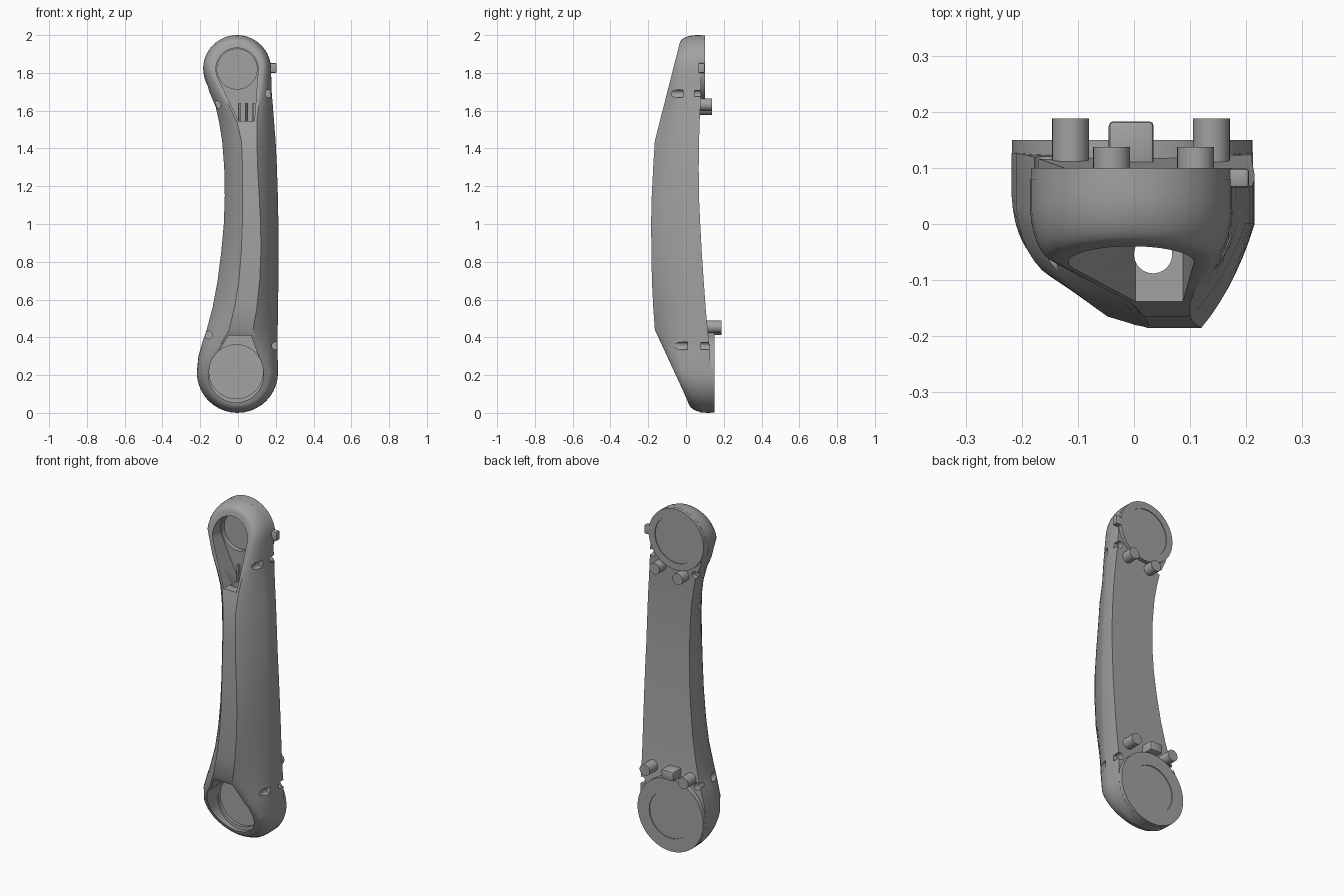
import bpy, bmesh, math
from mathutils import Matrix, Vector

if "Cube" in bpy.data.objects:
    bpy.data.objects.remove(bpy.data.objects["Cube"])

grey = bpy.data.materials.new("plain grey")
grey.use_nodes = True
COLOUR = (0.36, 0.36, 0.36, 1)
grey.diffuse_color = COLOUR
grey.node_tree.nodes["Principled BSDF"].inputs["Base Color"].default_value = COLOUR


def finish(name, bm):
    bmesh.ops.remove_doubles(bm, verts=bm.verts, dist=0.0002)
    bmesh.ops.dissolve_degenerate(bm, edges=bm.edges, dist=0.0001)
    bmesh.ops.recalc_face_normals(bm, faces=bm.faces)
    mesh = bpy.data.meshes.new(name)
    bm.to_mesh(mesh)
    bm.free()
    mesh.materials.append(grey)
    ob = bpy.data.objects.new(name, mesh)
    bpy.context.collection.objects.link(ob)
    return ob


def smooth(ob, angle=30):
    bpy.ops.object.select_all(action='DESELECT')
    ob.select_set(True)
    bpy.context.view_layer.objects.active = ob
    bpy.ops.object.shade_smooth_by_angle(angle=math.radians(angle))


def circle(x, z, r, n=48):
    return [(x + r * math.cos(a * math.tau / n), z + r * math.sin(a * math.tau / n)) for a in range(n)]


def prism(name, points, y0, y1):
    """Convex outline in the front plane, extruded from y0 to y1."""
    bm = bmesh.new()
    for y in (y0, y1):
        for x, z in points:
            bm.verts.new((x, y, z))
    hull = bmesh.ops.convex_hull(bm, input=bm.verts)
    bmesh.ops.delete(bm, geom=[v for v in hull["geom_interior"] if isinstance(v, bmesh.types.BMVert)], context='VERTS')
    bmesh.ops.dissolve_limit(bm, angle_limit=0.01, verts=bm.verts, edges=bm.edges)
    return finish(name, bm)


def box(name, centre, size, bevel):
    bm = bmesh.new()
    bmesh.ops.create_cube(bm, size=1, matrix=Matrix.Translation(centre) @ Matrix.Diagonal((*size, 1)))
    bmesh.ops.bevel(bm, geom=bm.edges[:], offset=bevel, segments=2, affect='EDGES', profile=0.5)
    ob = finish(name, bm)
    smooth(ob)
    return ob


def lerp(table, z):
    for (z0, v0), (z1, v1) in zip(table, table[1:]):
        if z <= z1:
            return v0 + (v1 - v0) * (z - z0) / (z1 - z0)
    return table[-1][1]


# Side profile of the shell: front ridge, shoulder, back, and roundness of the flank
FRONT = [(0, .04), (.04, .02), (.44, -.165), (.65, -.18), (1, -.185), (1.2, -.18), (1.44, -.165), (1.97, -.03), (2, -.02)]
SHOULDER = [(0, .12), (.1, .08), (.25, .04), (.5, 0), (1.5, 0), (1.8, .02), (2, .06)]
BACK = [(0, .13), (.35, .125), (.5, .108), (.65, .097), (.9, .08), (1.2, .066), (1.5, .07), (1.7, .08), (2, .08)]
ROUND = [(0, 1), (.3, .8), (.5, .3), (1.5, .3), (1.75, .8), (2, 1)]

# Rows between the end discs: z, outline left/right, ridge left/right
ROWS = [
    (1.7, -.152, .178, -.085, .118),
    (1.62, -.118, .185, -.045, .108),
    (1.54, -.1, .191, -.005, .1),
    (1.44, -.084, .199, .018, .1),
    (1.3, -.073, .206, .024, .104),
    (1.15, -.07, .211, .025, .112),
    (1, -.075, .214, .023, .12),
    (.85, -.089, .215, .017, .121),
    (.7, -.108, .214, .005, .115),
    (.56, -.134, .212, -.018, .1),
    (.44, -.166, .21, -.047, .08),
    (.37, -.19, .21, -.087, .1),
    (.3, -.21, .21, -.133, .125),
]
TOP, LOW = (-.005, 1.82), (-.003, .215)


def arc(centre, outer, inner, start, end, n=10):
    """Stations around an end disc: outline and ridge points, left and right."""
    cx, cz = centre
    for i in range(n + 1):
        a = math.radians(start + (end - start) * i / n)
        c, s = math.cos(a), math.sin(a)
        yield [(cx - outer * c, cz + outer * s), (cx + outer * c, cz + outer * s),
               (cx - inner * c, cz + inner * s), (cx + inner * c, cz + inner * s)]


stations = list(arc(TOP, .18, .135, 90, 0))
stations += [[(x, z) for x in xs] for z, *xs in ROWS]
stations += list(arc(LOW, .215, .165, 0, -90))


def flank(outline, ridge, steps=7):
    """Back edge, shoulder, then a rounded slope up to the ridge."""
    (ax, az), (bx, bz) = outline, ridge
    shoulder, front, w = lerp(SHOULDER, az), lerp(FRONT, bz), lerp(ROUND, az)
    points = [Vector((ax, lerp(BACK, az), az))]
    for i in range(steps + 1):
        t = i / steps
        a = t * math.pi / 2
        f = t * (1 - w) + (1 - math.cos(a)) * w
        g = t * (1 - w) + math.sin(a) * w
        points.append(Vector((ax + (bx - ax) * f, shoulder + (front - shoulder) * g, az + (bz - az) * f)))
    return points


# Shell lofted through the stations
bm = bmesh.new()
rings = []
for left_out, right_out, left_in, right_in in stations:
    section = flank(right_out, right_in) + flank(left_out, left_in)[::-1]
    rings.append([bm.verts.new(p) for p in section])
for a, b in zip(rings, rings[1:]):
    for i in range(len(a)):
        j = (i + 1) % len(a)
        bm.faces.new((a[i], a[j], b[j], b[i]))
shell = finish("arm_shell", bm)

# Cutters: end pockets, cable channel and screw notches
cutters = [
    prism("upper_pocket", circle(*TOP, .112) + [(.003, 1.545), (.087, 1.545)], -.3, .002),
    prism("upper_pocket_floor", circle(*TOP, .106), -.31, .03),
    prism("lower_pocket", circle(-.01, .2, .145) + [(-.05, .41), (.07, .41)], -.3, .035),
    prism("lower_pocket_floor", circle(-.01, .218, .143), -.31, .052),
]
bm = bmesh.new()
bmesh.ops.create_cone(bm, cap_ends=True, segments=32, radius1=.034, radius2=.034, depth=1.3,
                      matrix=Matrix.Translation((.034, -.054, .95)))
cutters.append(finish("cable_channel", bm))
NOTCHES = [(.165, 1.69, -.015, .045), (-.112, 1.63, -.015, .045), (.2, .355, .008, .08), (-.157, .412, .008, .08)]
for x, z, front_floor, back_floor in NOTCHES:
    cutters.append(prism("front_notch", circle(x, z, .021, 20), -.3, front_floor))
    cutters.append(prism("back_notch", circle(x, z, .021, 20), back_floor, .3))

bpy.context.view_layer.objects.active = shell
for cutter in cutters:
    cutter.hide_render = True
    mod = shell.modifiers.new("cut", 'BOOLEAN')
    mod.operation, mod.solver, mod.object = 'DIFFERENCE', 'EXACT', cutter
    bpy.ops.object.modifier_apply(modifier=mod.name)
    bpy.data.objects.remove(cutter)
smooth(shell)


# Flat mounting discs on the back, each with a shallow round recess
def disc(name, centre, radius, recess, y0, y1):
    ob = prism(name, circle(*centre, radius, 64), y0, y1)
    bm = bmesh.new()
    bm.from_mesh(ob.data)
    face = max(bm.faces, key=lambda f: f.normal.y)
    bmesh.ops.inset_individual(bm, faces=[face], thickness=radius - recess)
    inner = bmesh.ops.extrude_face_region(bm, geom=[face])["geom"]
    bmesh.ops.translate(bm, verts=[v for v in inner if isinstance(v, bmesh.types.BMVert)], vec=(0, -.005, 0))
    bmesh.ops.delete(bm, geom=[face], context='FACES_ONLY')
    bm.to_mesh(ob.data)
    bm.free()
    smooth(ob)


disc("upper_mount_disc", TOP, .179, .138, .045, .1)
disc("lower_mount_disc", LOW, .214, .138, .075, .15)

# Locating pins and key block on the back
PINS = [("upper_left_pin", .11, 1.632, .137), ("upper_right_pin", -.04, 1.61, .137),
        ("lower_left_pin", .138, .455, .188), ("lower_right_pin", -.113, .445, .188)]
for name, x, z, tip in PINS:
    smooth(prism(name, circle(x, z, .033, 28), .04, tip))
box("key_block", (-.005, .14, .46), (.08, .086, .055), .008)

# Side knob and small ribs in the upper pocket
box("side_knob", (.175, .082, 1.826), (.06, .034, .052), .006)
for x in (.008, .045, .08):
    box("pocket_rib", (x, -.004, 1.59), (.009, .03, .1), .002)
